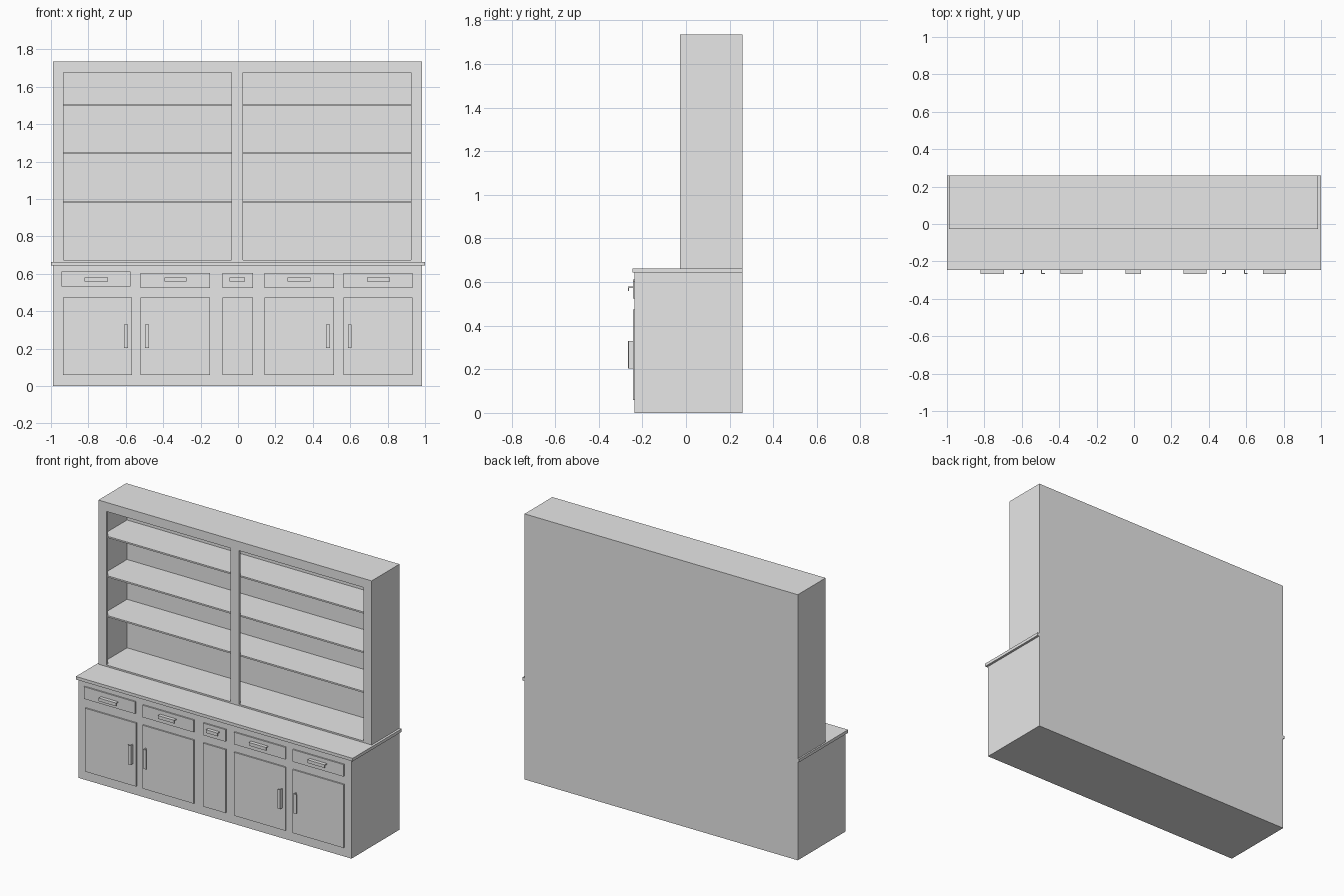
import bpy
import bmesh

if "Cube" in bpy.data.objects:
    bpy.data.objects.remove(bpy.data.objects["Cube"], do_unlink=True)

grey = bpy.data.materials.new("plain_grey")
grey.use_nodes = True
grey.diffuse_color = (0.8, 0.8, 0.8, 1)
grey.node_tree.nodes["Principled BSDF"].inputs["Base Color"].default_value = (0.8, 0.8, 0.8, 1)


def finish(name, bm):
    bmesh.ops.recalc_face_normals(bm, faces=bm.faces)
    mesh = bpy.data.meshes.new(name)
    bm.to_mesh(mesh)
    bm.free()
    mesh.materials.append(grey)
    obj = bpy.data.objects.new(name, mesh)
    bpy.context.collection.objects.link(obj)
    return obj


def box(name, x, y, z):
    """Box from (min, max) pairs along each axis."""
    bm = bmesh.new()
    bmesh.ops.create_cube(bm, size=1)
    for v in bm.verts:
        v.co = [lo + (c + 0.5) * (hi - lo) for c, (lo, hi) in zip(v.co, (x, y, z))]
    return finish(name, bm)


def cut(target, x, y, z):
    """Carve a box out of the target."""
    cutter = box("cutter", x, y, z)
    cutter.hide_render = True
    mod = target.modifiers.new("cut", "BOOLEAN")
    mod.operation = "DIFFERENCE"
    mod.solver = "EXACT"
    mod.object = cutter
    bpy.context.view_layer.objects.active = target
    bpy.ops.object.modifier_apply(modifier=mod.name)
    bpy.data.objects.remove(cutter, do_unlink=True)


def pull(name, start, end, place):
    """L-shaped pull; place(along, across, out) maps to model space.
    The flange stands out from the front, the lip turns across it."""
    t, depth, lip = 0.006, 0.023, 0.021
    profile = [(0, 0), (0, depth), (lip, depth), (lip, depth - t), (t, depth - t), (t, 0)]
    bm = bmesh.new()
    face = bm.faces.new([bm.verts.new(place(start, a, o)) for a, o in profile])
    moved = bmesh.ops.extrude_face_region(bm, geom=[face])["geom"]
    ends = [v for v in moved if isinstance(v, bmesh.types.BMVert)]
    for v, (a, o) in zip(ends, profile):
        v.co += place(end, 0, 0) - place(start, 0, 0)
    return finish(name, bm)


from mathutils import Vector

BACK, BASE_FRONT, PANEL_FRONT = 0.26, -0.235, -0.244
SIDES = (-0.99, 0.985)

# Base cabinet and countertop
box("base_cabinet", SIDES, (BASE_FRONT, BACK), (0, 0.643))
box("countertop", (-1, 1), (-0.245, BACK), (0.643, 0.663))

# Upper cabinet: hollow shell with two framed openings
hutch = box("upper_cabinet", SIDES, (-0.027, BACK), (0.663, 1.735))
cut(hutch, (-0.97, 0.965), (-0.013, 0.24), (0.673, 1.715))
for opening in ((-0.932, -0.034), (0.026, 0.926)):
    cut(hutch, opening, (-0.1, 0.1), (0.673, 1.676))

# Shelves run behind the centre post
for i, top in enumerate((0.99, 1.25, 1.508)):
    box(f"shelf_{i + 1}", (-0.97, 0.965), (-0.013, 0.24), (top - 0.01, top))

# Doors with a drawer above each
columns = [(-0.936, -0.567), (-0.521, -0.15), (-0.083, 0.08), (0.142, 0.513), (0.564, 0.933)]
drawer_pulls = [(-0.82, -0.695), (-0.393, -0.275), (-0.045, 0.037), (0.265, 0.388), (0.69, 0.813)]
for i, (x, grip) in enumerate(zip(columns, drawer_pulls)):
    box(f"door_{i + 1}", x, (PANEL_FRONT, BASE_FRONT), (0.059, 0.473))
    shift = 0.007 if i == 0 else 0
    box(f"drawer_front_{i + 1}", (x[0] - shift, x[1] - shift),
        (PANEL_FRONT, BASE_FRONT), (0.525 + shift, 0.604 + shift))
    pull(f"drawer_pull_{i + 1}", *grip,
         lambda along, a, o: Vector((along, PANEL_FRONT - o, 0.579 - a)))

# Upright door pulls; side is the direction the lip turns
for i, (x, side) in enumerate(((-0.588, -1), (-0.498, 1), (0.492, -1), (0.587, 1))):
    pull(f"door_pull_{i + 1}", 0.203, 0.329,
         lambda along, a, o: Vector((x + side * a, PANEL_FRONT - o, along)))
